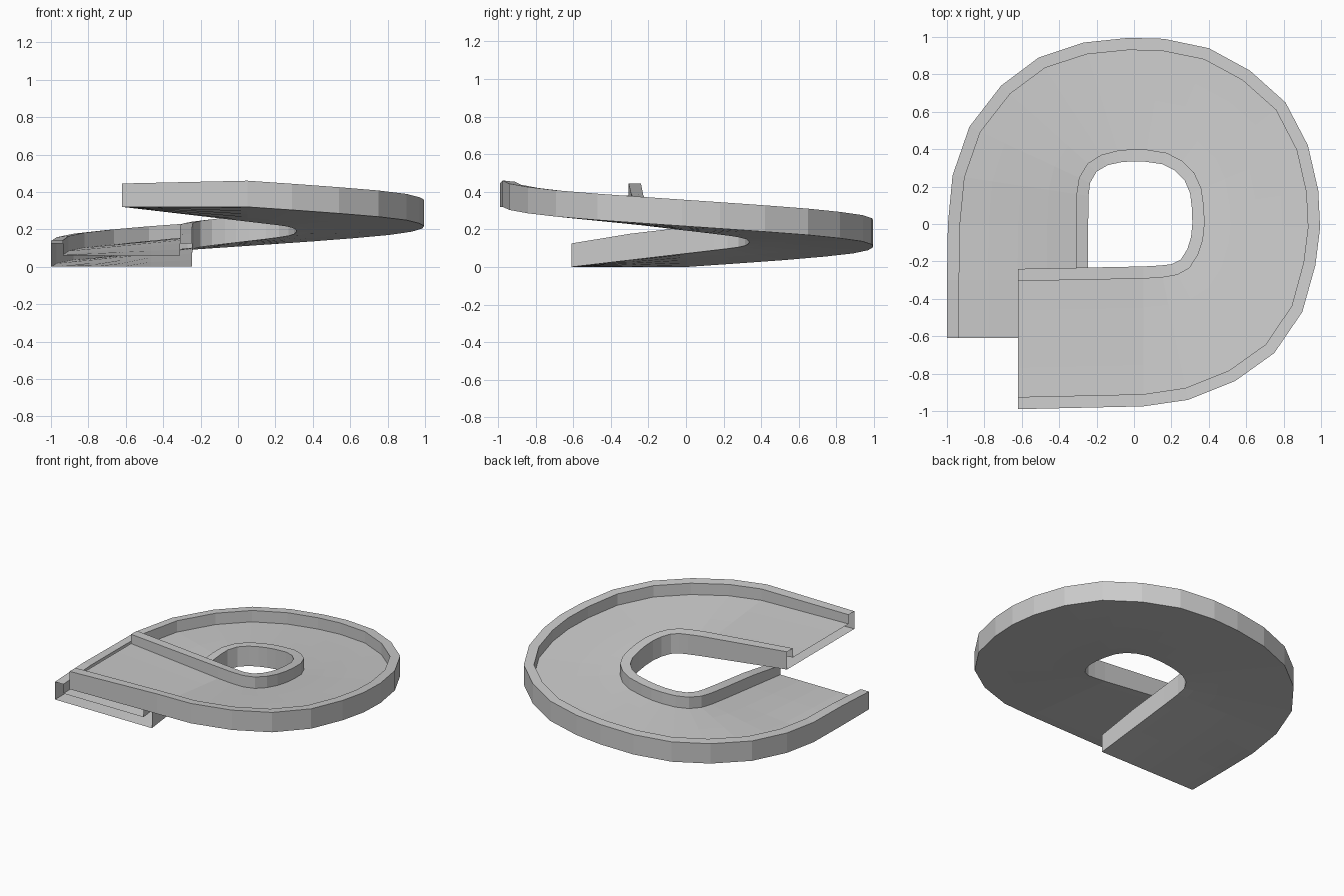
import bpy, bmesh
from mathutils import Vector

if "Cube" in bpy.data.objects:
    bpy.data.objects.remove(bpy.data.objects["Cube"])

# Plan outlines of the spiral ramp, paired station by station from low end to high end
OUTER = [(-1, -.61), (-1, -.3), (-.995, 0), (-.97, .26), (-.88, .52), (-.71, .74),
         (-.51, .89), (-.27, .97), (-.03, .995), (.16, .99), (.40, .94), (.62, .82),
         (.81, .65), (.93, .42), (.985, .18), (.995, -.02), (.97, -.22), (.90, -.47),
         (.75, -.69), (.54, -.84), (.29, -.94), (.05, -.975), (-.62, -.99)]
INNER = [(-.245, -.61), (-.245, -.3), (-.245, 0), (-.243, .15), (-.235, .22), (-.2, .28),
         (-.14, .315), (-.07, .33), (-.01, .335), (.06, .333), (.15, .32), (.22, .285),
         (.27, .235), (.30, .165), (.31, .08), (.312, 0), (.305, -.07), (.285, -.135),
         (.25, -.19), (.20, -.215), (.14, -.222), (.05, -.227), (-.62, -.24)]
RISE, WALL, FLOOR = 0.32, 0.065, 0.06
N = len(OUTER)


def climb(points, first, last):
    """Height at each station, rising evenly with length between two stations."""
    run = [0.0]
    for i in range(1, len(points)):
        step = (Vector(points[i]) - Vector(points[i - 1])).length
        run.append(run[-1] + (step if first < i <= last else 0))
    return [RISE * r / run[-1] for r in run]


outer_z = climb(OUTER, 2, N - 2)   # outer rim is level along both straight legs
inner_z = climb(INNER, 0, N - 1)   # inner rim climbs the whole way


def section(i):
    """Closed channel cross-section: two kerbs with a floor between."""
    a = Vector((*INNER[i], inner_z[i]))
    b = Vector((*OUTER[i], outer_z[i]))
    width = (b.xy - a.xy).length
    end = min(i, N - 1 - i)
    top = 0.125 if end == 0 else 0.14
    w = WALL / width
    across = [w + (1 - 2 * w) * k / 4 for k in range(5)]
    prof = [(0, 0), (0, top), (w, top)]
    prof += [(t, FLOOR) for t in across]
    prof += [(1 - w, top), (1, top), (1, 0)]
    prof += [(t, 0) for t in reversed(across)]
    return [a.lerp(b, t) + Vector((0, 0, h)) for t, h in prof]


# Ramp channel: sections bridged along the path, ends left open
bm = bmesh.new()
rings = [[bm.verts.new(p) for p in section(i)] for i in range(N)]
for r0, r1 in zip(rings, rings[1:]):
    n = len(r0)
    for k in range(n):
        j = (k + 1) % n
        bm.faces.new((r0[k], r0[j], r1[j], r1[k]))
bmesh.ops.recalc_face_normals(bm, faces=bm.faces)

# Make sure the underside faces down
bm.normal_update()
lowest = min(bm.faces, key=lambda f: f.calc_center_median().z)
if lowest.normal.z > 0:
    bmesh.ops.reverse_faces(bm, faces=bm.faces)

mesh = bpy.data.meshes.new("spiral_ramp")
bm.to_mesh(mesh)
bm.free()
ramp = bpy.data.objects.new("spiral_ramp", mesh)
bpy.context.collection.objects.link(ramp)
